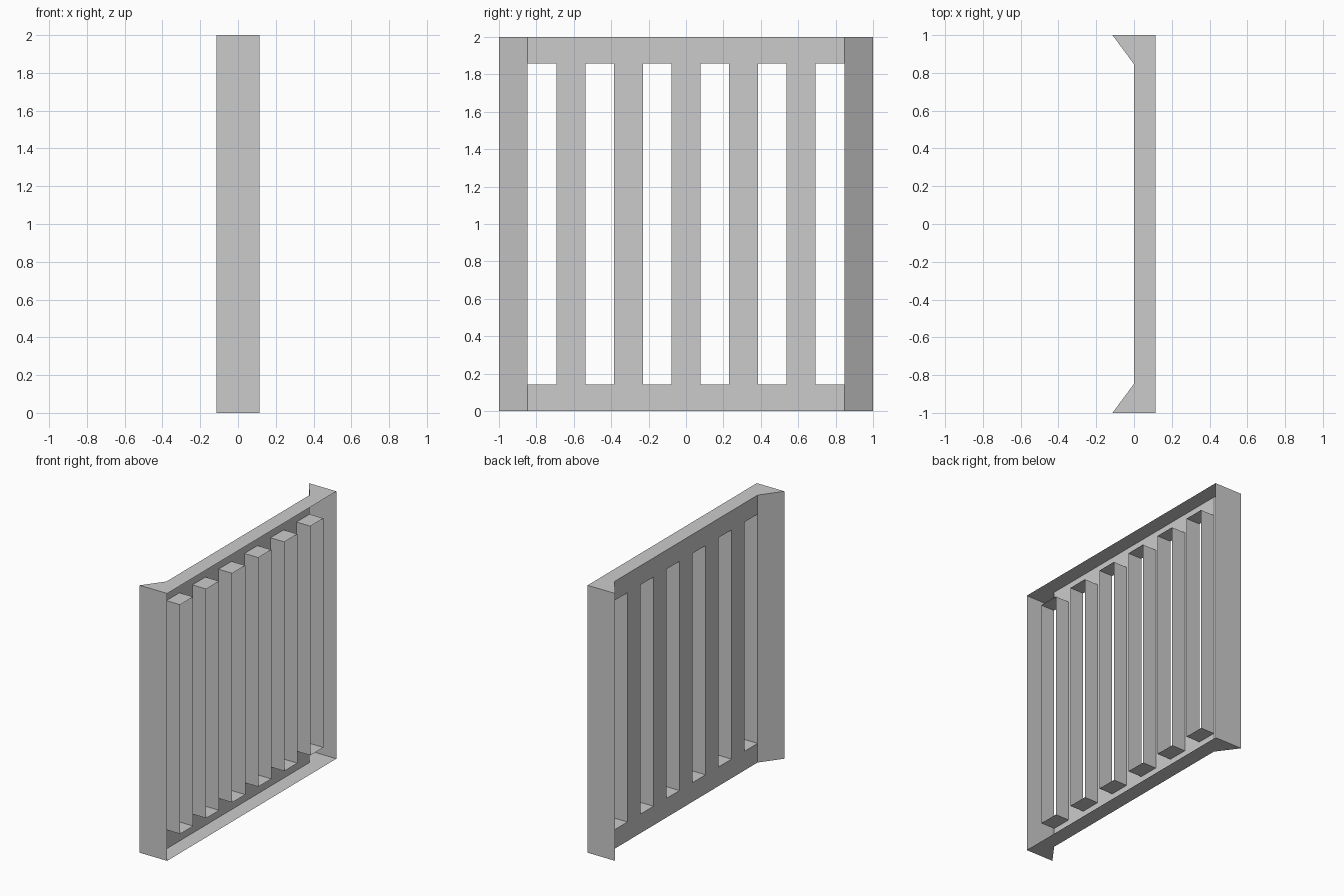
import bpy
from mathutils import Vector

if "Cube" in bpy.data.objects:
    bpy.data.objects.remove(bpy.data.objects["Cube"])

D = 0.114            # half depth in x
STEP = 2 / 13        # slot and bar width
E = 1 - STEP         # fold where the flared ends meet the flat panel
H, Z0, Z1 = 2.0, 0.143, 1.857   # height, slot bottom, slot top


def make_part(name, faces):
    """Build an object from (points, outward direction) pairs."""
    verts, polys, index = [], [], {}
    for pts, out in faces:
        pts = [Vector(p) for p in pts]
        n = Vector((0, 0, 0))
        for a, b in zip(pts, pts[1:] + pts[:1]):
            n += a.cross(b)
        if n.dot(Vector(out)) < 0:
            pts.reverse()
        poly = []
        for p in pts:
            key = tuple(round(c, 5) for c in p)
            if key not in index:
                index[key] = len(verts)
                verts.append(key)
            poly.append(index[key])
        polys.append(poly)
    mesh = bpy.data.meshes.new(name)
    mesh.from_pydata(verts, [], polys)
    mesh.update()
    obj = bpy.data.objects.new(name, mesh)
    bpy.context.collection.objects.link(obj)
    return obj


def upright(a, b, z0, z1):
    """Vertical rectangle over the plan segment a-b."""
    return [(*a, z0), (*b, z0), (*b, z1), (*a, z1)]


# Outer frame: end walls, flared returns, top and bottom, open towards +x
plan = [(D, -1), (-D, -1), (0, -E), (0, E), (-D, 1), (D, 1)]
frame = [([(*p, 0) for p in plan], (0, 0, -1)),
         ([(*p, H) for p in plan], (0, 0, 1))]
for s in (-1, 1):
    frame.append((upright((D, s), (-D, s), 0, H), (0, s, 0)))
    frame.append((upright((-D, s), (0, s * E), 0, H), (-1, -s, 0)))
make_part("outer_frame", frame)

# Flat slotted panel and the hollow linings running back from each slot
panel, lining = [], []
for i in range(11):
    y0, y1 = -E + i * STEP, -E + (i + 1) * STEP
    for za, zb in ((0, Z0), (Z0, Z1), (Z1, H)):
        if za != Z0 or i % 2:
            panel.append((upright((0, y0), (0, y1), za, zb), (-1, 0, 0)))
    if i % 2 == 0:
        for y, d in ((y0, 1), (y1, -1)):
            lining.append((upright((0, y), (D, y), Z0, Z1), (0, d, 0)))
        for z, d in ((Z0, 1), (Z1, -1)):
            lining.append(([(0, y0, z), (D, y0, z), (D, y1, z), (0, y1, z)],
                           (0, 0, d)))
make_part("slotted_panel", panel)
make_part("slot_linings", lining)
